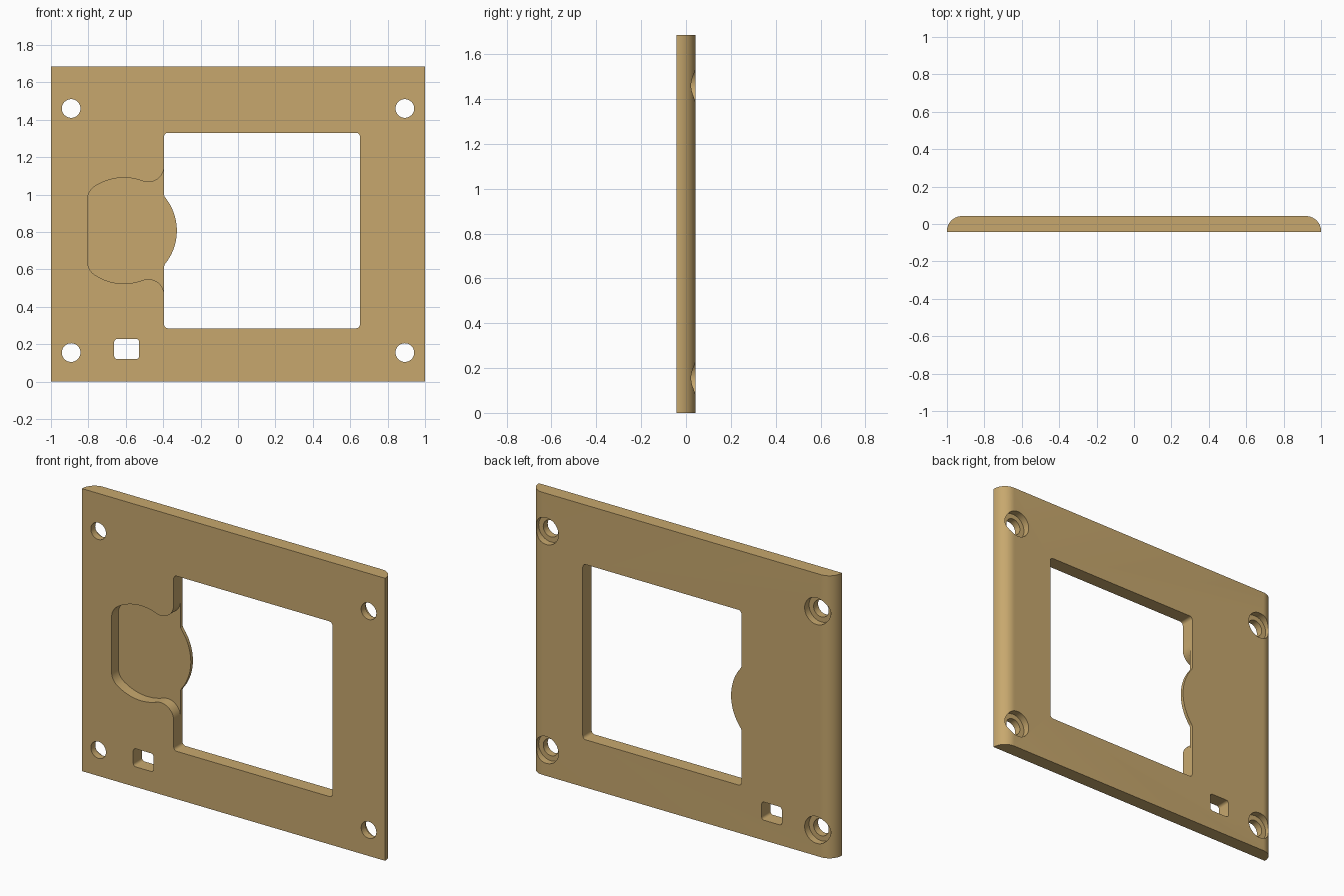
import bpy, bmesh, math

if "Cube" in bpy.data.objects:
    bpy.data.objects.remove(bpy.data.objects["Cube"])

H = 1.685          # plate height
T = 0.042          # half thickness
CX, CZ, R = -0.61, 0.807, 0.283   # round recess centre and radius

tan = bpy.data.materials.new("tan plastic")
tan.diffuse_color = (0.57, 0.39, 0.155, 1)
tan.use_nodes = True
tan.node_tree.nodes["Principled BSDF"].inputs["Base Color"].default_value = tan.diffuse_color


def arc(cx, cy, r, a0, a1, n):
    """Points along an arc, angles in degrees."""
    return [(cx + r * math.cos(math.radians(a0 + (a1 - a0) * i / n)),
             cy + r * math.sin(math.radians(a0 + (a1 - a0) * i / n))) for i in range(n + 1)]


def mirror_z(pts):
    return [(x, 2 * CZ - z) for x, z in reversed(pts)]


def prism(name, pts, lo, hi, along="y"):
    """Extrude an outline along y (points are x, z) or z (points are x, y)."""
    bm = bmesh.new()
    place = (lambda p, d: (p[0], d, p[1])) if along == "y" else (lambda p, d: (p[0], p[1], d))
    a = [bm.verts.new(place(p, lo)) for p in pts]
    b = [bm.verts.new(place(p, hi)) for p in pts]
    bm.faces.new(a)
    bm.faces.new(b[::-1])
    for i in range(len(pts)):
        j = (i + 1) % len(pts)
        bm.faces.new((a[j], a[i], b[i], b[j]))
    bmesh.ops.recalc_face_normals(bm, faces=bm.faces)
    me = bpy.data.meshes.new(name)
    bm.to_mesh(me)
    bm.free()
    me.materials.append(tan)
    ob = bpy.data.objects.new(name, me)
    bpy.context.collection.objects.link(ob)
    return ob


def rounded_rect(x0, x1, z0, z1, r):
    return (arc(x1 - r, z1 - r, r, 0, 90, 6) + arc(x0 + r, z1 - r, r, 90, 180, 6)
            + arc(x0 + r, z0 + r, r, 180, 270, 6) + arc(x1 - r, z0 + r, r, 270, 360, 6))


# Plate with rounded back edges
er = 0.08
plate = prism("cover_plate", [(-1, -T), (1, -T)] + arc(1 - er, T - er, er, 0, 90, 16)
              + arc(-1 + er, T - er, er, 90, 180, 16), 0, H, "z")

cutters = []

# Window opening, its left edge interrupted by a round tab
x0, x1, z0, z1, r, f = -0.395, 0.652, 0.285, 1.33, 0.02, 0.03
fx = x0 + f
fz = CZ + math.sqrt((R + f) ** 2 - (fx - CX) ** 2)
ang = math.degrees(math.atan2(fz - CZ, fx - CX))
tab = arc(fx, fz, f, 180, 180 + ang, 8) + arc(CX, CZ, R, ang, -ang, 32)[1:-1]
tab += mirror_z(arc(fx, fz, f, 180, 180 + ang, 8))
window = (arc(x1 - r, z1 - r, r, 0, 90, 6) + arc(x0 + r, z1 - r, r, 90, 180, 6) + tab
          + arc(x0 + r, z0 + r, r, 180, 270, 6) + arc(x1 - r, z0 + r, r, 270, 360, 6))
cutters.append(prism("window_cutter", window, -0.2, 0.2))

# Recess in the front: round, flattened on the left, flared into the window
g = 0.085
gx = x0 - g
gz = CZ + math.sqrt((R + g) ** 2 - (gx - CX) ** 2)
ga = math.degrees(math.atan2(gz - CZ, gx - CX))
c = 0.088
kx = -0.805 + c
kz = CZ + math.sqrt((R - c) ** 2 - (kx - CX) ** 2)
ka = math.degrees(math.atan2(kz - CZ, kx - CX))
upper = ([(-0.3, gz)] + arc(gx, gz, g, 0, ga - 180, 16)
         + arc(CX, CZ, R, ga, ka, 16)[1:-1] + arc(kx, kz, c, ka, 180, 10))
cutters.append(prism("recess_cutter", upper + mirror_z(upper), -0.2, 0.022))

# Small slot
cutters.append(prism("slot_cutter", rounded_rect(-0.662, -0.528, 0.12, 0.228, 0.017), -0.2, 0.2))

# Screw holes with wider seats at the back
for x in (-0.892, 0.892):
    for z in (0.155, 1.46):
        cutters.append(prism("screw_hole_cutter", arc(x, z, 0.05, 0, 360, 40)[:-1], -0.2, 0.2))
        cutters.append(prism("screw_seat_cutter", arc(x, z, 0.08, 0, 360, 48)[:-1], 0.0, 0.2))

bpy.context.view_layer.objects.active = plate
plate.select_set(True)
for cut in cutters:
    cut.select_set(False)
    cut.hide_render = True
    m = plate.modifiers.new(cut.name, "BOOLEAN")
    m.operation = "DIFFERENCE"
    m.solver = "EXACT"
    m.object = cut
    bpy.ops.object.modifier_apply(modifier=m.name)
for cut in cutters:
    bpy.data.objects.remove(cut)

bpy.ops.object.shade_smooth_by_angle(angle=math.radians(30))
